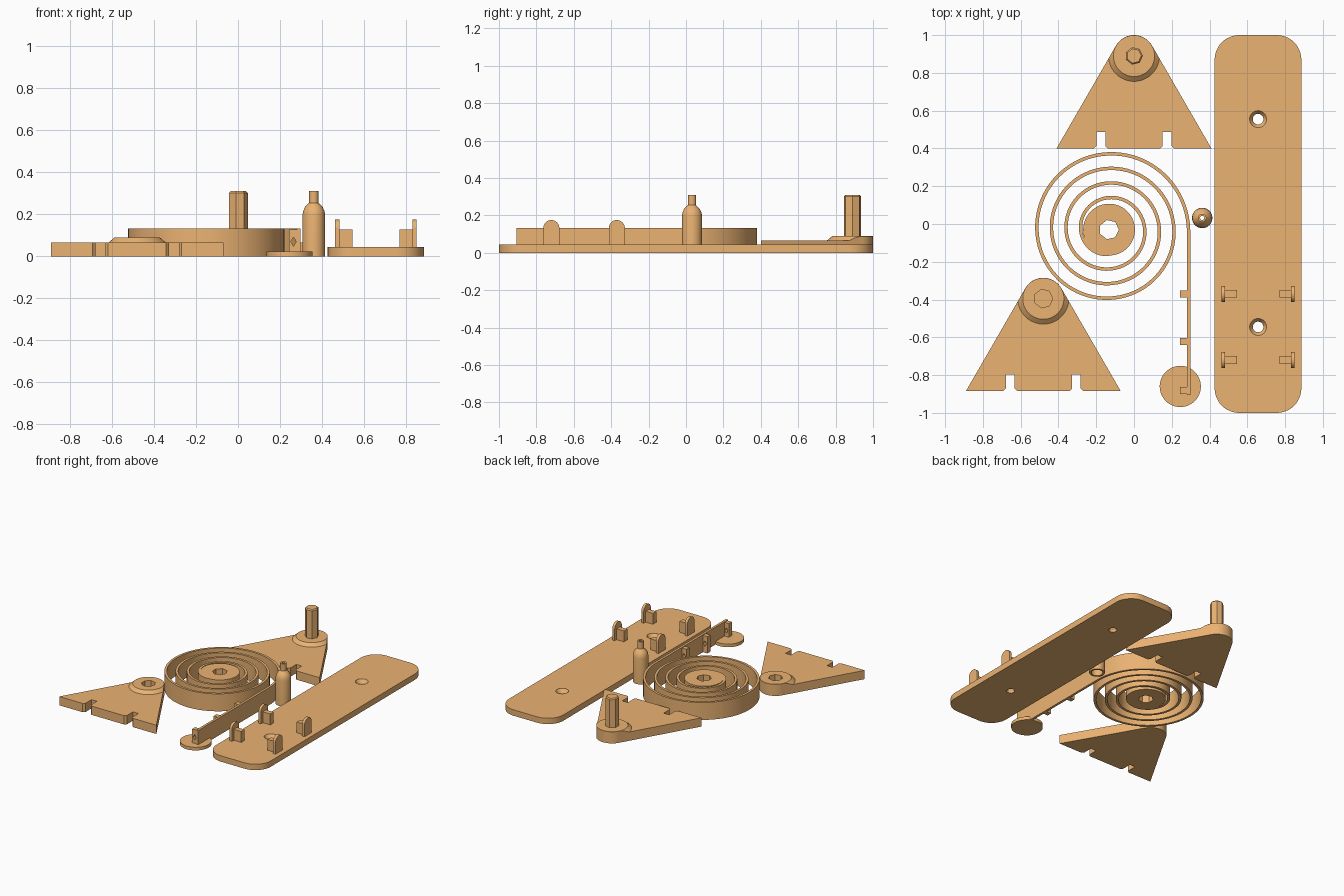
import bpy, bmesh, math
from math import sin, cos, pi, radians

if "Cube" in bpy.data.objects:
    bpy.data.objects.remove(bpy.data.objects["Cube"])


def finish(name, bm):
    bmesh.ops.recalc_face_normals(bm, faces=bm.faces)
    me = bpy.data.meshes.new(name)
    bm.to_mesh(me)
    bm.free()
    ob = bpy.data.objects.new(name, me)
    bpy.context.collection.objects.link(ob)
    me.materials.append(mat)
    return ob


def prism(name, pts, z0, z1):
    bm = bmesh.new()
    f = bm.faces.new([bm.verts.new((x, y, z0)) for x, y in pts])
    top = bmesh.ops.extrude_face_region(bm, geom=[f])['geom']
    bmesh.ops.translate(bm, verts=[v for v in top if isinstance(v, bmesh.types.BMVert)], vec=(0, 0, z1 - z0))
    return finish(name, bm)


def box(name, x0, x1, y0, y1, z0, z1):
    return prism(name, [(x0, y0), (x1, y0), (x1, y1), (x0, y1)], z0, z1)


def lathe(name, profile, cx, cy, n=48, hollow=False):
    bm = bmesh.new()
    rings = [[bm.verts.new((cx + r * cos(2 * pi * i / n), cy + r * sin(2 * pi * i / n), z))
              for i in range(n)] for r, z in profile]
    pairs = list(zip(rings, rings[1:]))
    if hollow:
        pairs.append((rings[-1], rings[0]))
    else:
        bm.faces.new(rings[0])
        bm.faces.new(rings[-1])
    for a, b in pairs:
        for i in range(n):
            j = (i + 1) % n
            bm.faces.new((a[i], a[j], b[j], b[i]))
    return finish(name, bm)


def boolean(ob, cutter, op='DIFFERENCE'):
    m = ob.modifiers.new('cut', 'BOOLEAN')
    m.operation, m.object, m.solver = op, cutter, 'EXACT'
    bpy.context.view_layer.objects.active = ob
    bpy.ops.object.modifier_apply(modifier=m.name)


def drop(ob):
    bpy.data.objects.remove(ob)


def arc(cx, cy, r, a0, a1, n):
    return [(cx + r * cos(radians(a0 + (a1 - a0) * i / n)),
             cy + r * sin(radians(a0 + (a1 - a0) * i / n))) for i in range(n + 1)]


mat = bpy.data.materials.new('orange')
mat.diffuse_color = (0.83, 0.45, 0.17, 1)
mat.use_nodes = True
mat.node_tree.nodes["Principled BSDF"].inputs["Base Color"].default_value = mat.diffuse_color

# base plate with two countersunk screw holes
X0, X1, R = 0.427, 0.886, 0.13
outline = (arc(X1 - R, 1 - R, R, 0, 90, 12) + arc(X0 + R, 1 - R, R, 90, 180, 12)
           + arc(X0 + R, R - 1, R, 180, 270, 12) + arc(X1 - R, R - 1, R, 270, 360, 12))
base = prism('base_plate', outline, 0, 0.045)
for y in (0.555, -0.545):
    c = lathe('screw_cutter', [(0.028, -0.02), (0.028, 0.018), (0.045, 0.043), (0.045, 0.06)], 0.657, y, 32)
    boolean(base, c)
    drop(c)

# clips on the base: round-topped tab and a lower block
for y in (-0.37, -0.72):
    for s in (-1, 1):
        cx = 0.657
        box('clip_block', *sorted((cx + s * 0.112, cx + s * 0.176)), y - 0.02, y + 0.02, 0.044, 0.128)
        bm = bmesh.new()
        prof = [(-0.043, 0.044), (0.043, 0.044)] + arc(0, 0.132, 0.043, 0, 180, 16)
        f = bm.faces.new([bm.verts.new((cx + s * 0.174, y + a, z)) for a, z in prof])
        g = bmesh.ops.extrude_face_region(bm, geom=[f])['geom']
        bmesh.ops.translate(bm, verts=[v for v in g if isinstance(v, bmesh.types.BMVert)], vec=(s * 0.02, 0, 0))
        finish('clip_tab', bm)


# triangular side supports with slots and a bevelled boss
def support(name, cx, cy):
    pts = [(-0.41, -0.49)]
    for m in (-0.175, 0.175):
        pts += [(m - 0.037, -0.49), (m - 0.023, -0.476), (m - 0.023, -0.403),
                (m + 0.023, -0.403), (m + 0.023, -0.476), (m + 0.037, -0.49)]
    pts += [(0.41, -0.49)] + arc(0, 0, 0.11, 30, 150, 32)
    pts = [(cx + x, cy + y) for x, y in pts]
    plate = prism(name + '_plate', pts, 0, 0.067)
    limit = prism('limit', pts, -0.1, 0.3)
    boss = lathe(name + '_boss', [(0.135, 0.067), (0.109, 0.089)], cx, cy, 64)
    boolean(boss, limit, 'INTERSECT')
    drop(limit)
    return plate, boss


support('axle_support', 0, 0.89)
lathe('axle', [(0.047, 0.08), (0.047, 0.302), (0.039, 0.31)], 0, 0.89, 7)
socket = lathe('socket_cutter', [(0.05, 0.022), (0.05, 0.2)], -0.48, -0.395, 7)
for part in support('socket_support', -0.48, -0.395):
    boolean(part, socket)
drop(socket)

# spiral spring hub
HX, HY, H = -0.132, -0.03, 0.133
hub = lathe('spring_hub', [(0.137, 0), (0.137, H)], HX, HY, 64)
c = lathe('hub_cutter', [(0.052, -0.1), (0.052, 0.3)], HX, HY, 7)
boolean(hub, c)
drop(c)

# spiral spring running out into a straight arm
N, W = 300, 0.009
rails = []
for i in range(N + 1):
    t = 3.75 * i / N
    a, r = -pi / 2 - 2 * pi * t, 0.131 + 0.0773 * t
    rails.append([(HX + (r + k) * cos(a), HY + (r + k) * sin(a)) for k in (-W, W)])
rails.append([(rails[-1][k][0], -0.905) for k in (0, 1)])
bm = bmesh.new()
rows = [[bm.verts.new((*p, z)) for p, z in ((a, 0), (b, 0), (b, H), (a, H))] for a, b in rails]
for p, q in zip(rows, rows[1:]):
    for i in range(4):
        j = (i + 1) % 4
        bm.faces.new((p[i], p[j], q[j], q[i]))
bm.faces.new(rows[0])
bm.faces.new(rows[-1])
finish('spiral_spring', bm)

# guide loops on the arm with a diamond hole, and the foot disc
for y in (-0.37, -0.622, -0.882):
    bm = bmesh.new()
    outer = [(0.283, 0.0), (0.283, H), (0.244, H - 0.005), (0.244, 0.0)]
    inner = [(0.264, 0.048), (0.277, 0.07), (0.264, 0.092), (0.251, 0.07)]
    lug = box('guide_loop', 0.243, 0.284, y - 0.018, y + 0.018, 0, 0.128)
    f = bm.faces.new([bm.verts.new((x, y - 0.05, z)) for x, z in inner])
    g = bmesh.ops.extrude_face_region(bm, geom=[f])['geom']
    bmesh.ops.translate(bm, verts=[v for v in g if isinstance(v, bmesh.types.BMVert)], vec=(0, 0.1, 0))
    c = finish('diamond_cutter', bm)
    boolean(lug, c)
    drop(c)
lathe('foot_disc', [(0.109, 0), (0.109, 0.024)], 0.245, -0.86, 64)

# hollow bottle-shaped nozzle
lathe('nozzle', [(0.054, 0), (0.054, 0.195), (0.051, 0.215), (0.042, 0.235), (0.022, 0.255), (0.022, 0.31),
                 (0.011, 0.31), (0.011, 0.245), (0.04, 0.2), (0.04, 0)], 0.361, 0.032, 40, True)

# smooth curved walls, keep edges sharp
for ob in bpy.data.objects:
    ob.select_set(True)
    bpy.context.view_layer.objects.active = ob
bpy.ops.object.shade_smooth_by_angle(angle=radians(30))
